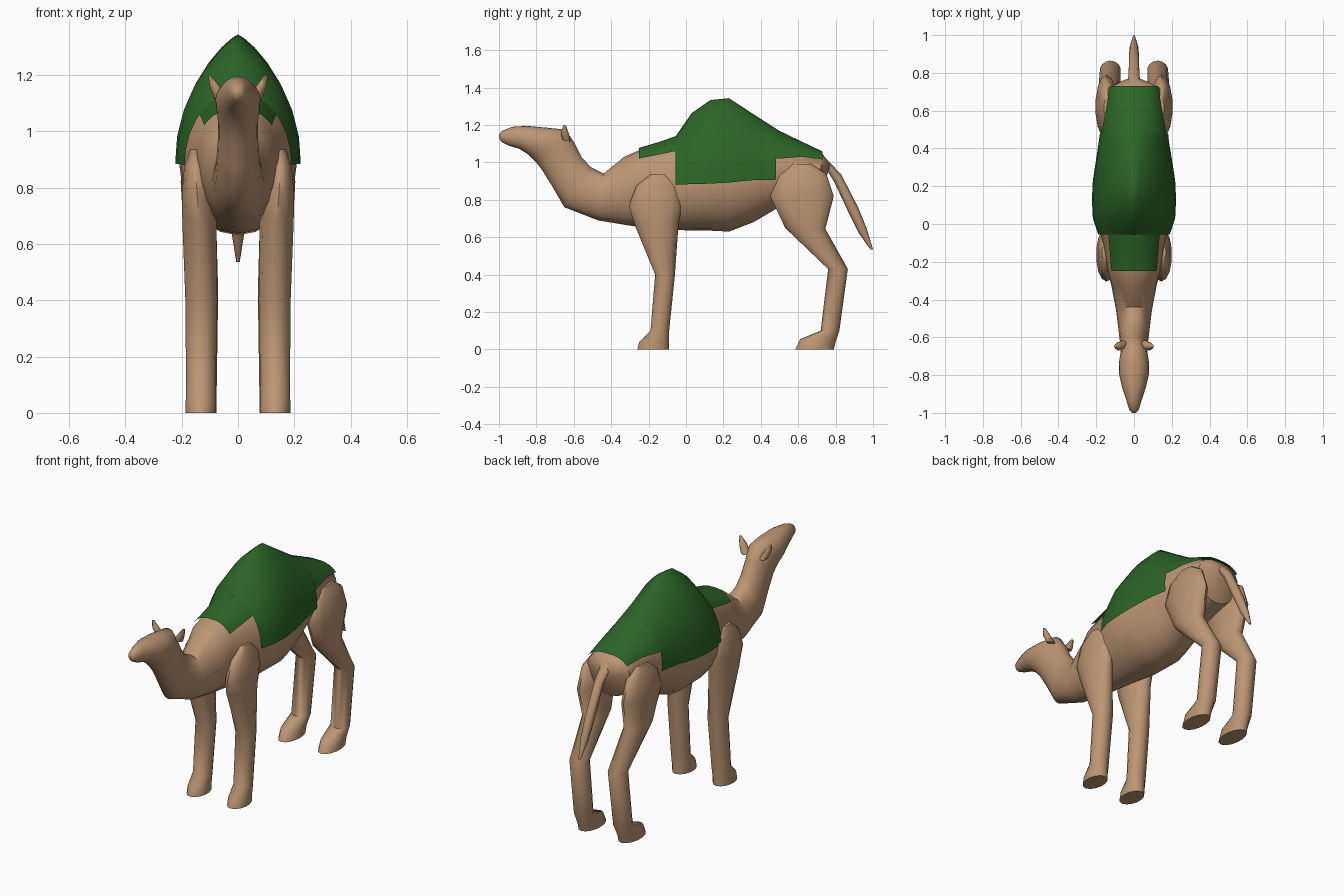
import bpy, bmesh
from math import sin, cos, pi, acos, radians


def material(name, rgb):
    m = bpy.data.materials.new(name)
    m.diffuse_color = (*rgb, 1)
    return m


FUR = material("fur", (0.50, 0.30, 0.17))
GREEN = material("green_cloth", (0.025, 0.13, 0.02))


def finish(name, bm, mat, angle=50):
    bmesh.ops.remove_doubles(bm, verts=bm.verts, dist=0.0005)
    bmesh.ops.recalc_face_normals(bm, faces=bm.faces)
    me = bpy.data.meshes.new(name)
    bm.to_mesh(me)
    bm.free()
    me.materials.append(mat)
    ob = bpy.data.objects.new(name, me)
    bpy.context.collection.objects.link(ob)
    bpy.ops.object.select_all(action='DESELECT')
    ob.select_set(True)
    bpy.context.view_layer.objects.active = ob
    bpy.ops.object.shade_smooth_by_angle(angle=radians(angle))
    return ob


def point(st, t, grow=0.0):
    """Point on a section: top (y,z), bottom (y,z), half width, widest height, peak power."""
    ya, za, yb, zb, w, f, p = st
    c, s = cos(t), sin(t)
    k = f + c * ((1 - f) if c > 0 else f)
    power = p if c > 0 else 1
    x = (w + grow) * abs(s) ** power * (1 if s > 0 else -1)
    return x, yb + (ya - yb) * k, zb + (za - zb) * k + grow * max(c, 0)


def bridge(bm, rows, closed):
    n = len(rows[0])
    for a, b in zip(rows, rows[1:]):
        for i in range(n if closed else n - 1):
            j = (i + 1) % n
            bm.faces.new((a[i], a[j], b[j], b[i]))


def loft(name, stations, n=14, xs=None):
    bm = bmesh.new()
    rows = []
    for i, st in enumerate(stations):
        st = tuple(st) + (0.5, 1.0)[len(st) - 5:]
        row = []
        for k in range(n):
            x, y, z = point(st, 2 * pi * k / n)
            row.append(bm.verts.new((x + (xs[i] if xs else 0), y, z)))
        rows.append(row)
    bridge(bm, rows, True)
    bm.faces.new(rows[0])
    bm.faces.new(rows[-1])
    return finish(name, bm, FUR)


# Trunk with hump, from rump to shoulders
trunk = [
    (0.77, 0.99, 0.74, 0.88, 0.06, 0.5, 1.0),
    (0.73, 1.045, 0.70, 0.80, 0.14, 0.6, 0.75),
    (0.50, 1.155, 0.48, 0.75, 0.165, 0.5, 1.1),
    (0.36, 1.245, 0.36, 0.68, 0.185, 0.42, 1.4),
    (0.23, 1.33, 0.23, 0.63, 0.205, 0.38, 1.6),
    (0.13, 1.32, 0.13, 0.635, 0.21, 0.38, 1.6),
    (0.03, 1.25, 0.03, 0.635, 0.205, 0.42, 1.4),
    (-0.06, 1.12, -0.06, 0.64, 0.175, 0.5, 1.0),
    (-0.25, 1.065, -0.25, 0.655, 0.14, 0.6, 0.8),
]
# Neck and head
neck_head = [
    (-0.33, 1.03, -0.32, 0.665, 0.12),
    (-0.44, 0.94, -0.47, 0.69, 0.095),
    (-0.51, 0.975, -0.65, 0.76, 0.08),
    (-0.56, 1.03, -0.72, 0.88, 0.072),
    (-0.60, 1.11, -0.77, 0.96, 0.07),
    (-0.645, 1.175, -0.80, 1.00, 0.078),
    (-0.74, 1.185, -0.84, 1.04, 0.08),
    (-0.85, 1.195, -0.89, 1.072, 0.062),
    (-0.93, 1.19, -0.95, 1.09, 0.038),
    (-0.985, 1.168, -0.985, 1.108, 0.025),
    (-1.0, 1.15, -0.998, 1.125, 0.012),
]
loft("body", trunk + [s + (0.5, 1.0) for s in neck_head], 20)

# Legs: front edge (y,z), back edge (y,z), half width
front_leg = [
    (-0.19, 0.935, -0.11, 0.935, 0.02),
    (-0.265, 0.875, -0.04, 0.875, 0.042),
    (-0.305, 0.77, -0.02, 0.77, 0.056),
    (-0.28, 0.68, -0.04, 0.67, 0.062),
    (-0.165, 0.40, -0.06, 0.39, 0.058),
    (-0.19, 0.10, -0.09, 0.10, 0.054),
    (-0.25, 0.04, -0.09, 0.03, 0.055),
    (-0.26, 0.0, -0.09, 0.0, 0.055),
]
hind_leg = [
    (0.56, 0.99, 0.67, 0.99, 0.02),
    (0.49, 0.93, 0.75, 0.94, 0.045),
    (0.45, 0.82, 0.79, 0.82, 0.06),
    (0.53, 0.65, 0.745, 0.645, 0.06),
    (0.76, 0.43, 0.865, 0.43, 0.056),
    (0.72, 0.10, 0.82, 0.10, 0.054),
    (0.61, 0.055, 0.80, 0.04, 0.055),
    (0.585, 0.0, 0.79, 0.0, 0.055),
]
ear = [
    (-0.66, 1.12, -0.615, 1.11, 0.024),
    (-0.67, 1.16, -0.625, 1.15, 0.020),
    (-0.655, 1.20, -0.64, 1.195, 0.006),
]
for side, s in (("left", 1), ("right", -1)):
    loft("front_leg_" + side, front_leg,
         xs=[s * v for v in (0.15, 0.15, 0.145, 0.137, 0.13, 0.132, 0.132, 0.132)])
    loft("hind_leg_" + side, hind_leg,
         xs=[s * v for v in (0.14, 0.145, 0.145, 0.135, 0.125, 0.128, 0.13, 0.13)])
    loft("ear_" + side, ear, 8, [s * v for v in (0.06, 0.08, 0.1)])

# Tail
loft("tail", [
    (0.72, 1.05, 0.74, 0.98, 0.035),
    (0.83, 0.935, 0.79, 0.90, 0.028),
    (0.92, 0.76, 0.87, 0.73, 0.027),
    (0.965, 0.65, 0.925, 0.62, 0.022),
    (1.0, 0.535, 0.985, 0.535, 0.006)], 8)


# Saddle cloth: sheets that follow the trunk sections
def section(y):
    for a, b in zip(trunk, trunk[1:]):
        if b[0] <= y <= a[0]:
            u = (y - a[0]) / (b[0] - a[0])
            return tuple(p + (q - p) * u for p, q in zip(a, b))


def sheet(bm, edges, n=14):
    rows = []
    for y, z in edges:
        st = section(y)
        mid = st[3] + (st[1] - st[3]) * st[5]
        end = acos(max(-0.2, min(1, (z - mid) / (st[1] - mid + 0.012))))
        row = []
        for k in range(n + 1):
            x, _, pz = point(st, end * (2 * k / n - 1), 0.013)
            row.append(bm.verts.new((x, y, pz)))
        rows.append(row)
    bridge(bm, rows, False)


cloth = bmesh.new()
sheet(cloth, [(-0.25, 1.02), (-0.15, 1.04), (-0.055, 1.06)])
sheet(cloth, [(-0.055, 0.88), (0.03, 0.88), (0.13, 0.88), (0.23, 0.89), (0.36, 0.90), (0.48, 0.89)])
sheet(cloth, [(0.48, 1.02), (0.50, 1.02), (0.62, 1.03), (0.73, 1.015)])
finish("saddle_cloth", cloth, GREEN)
